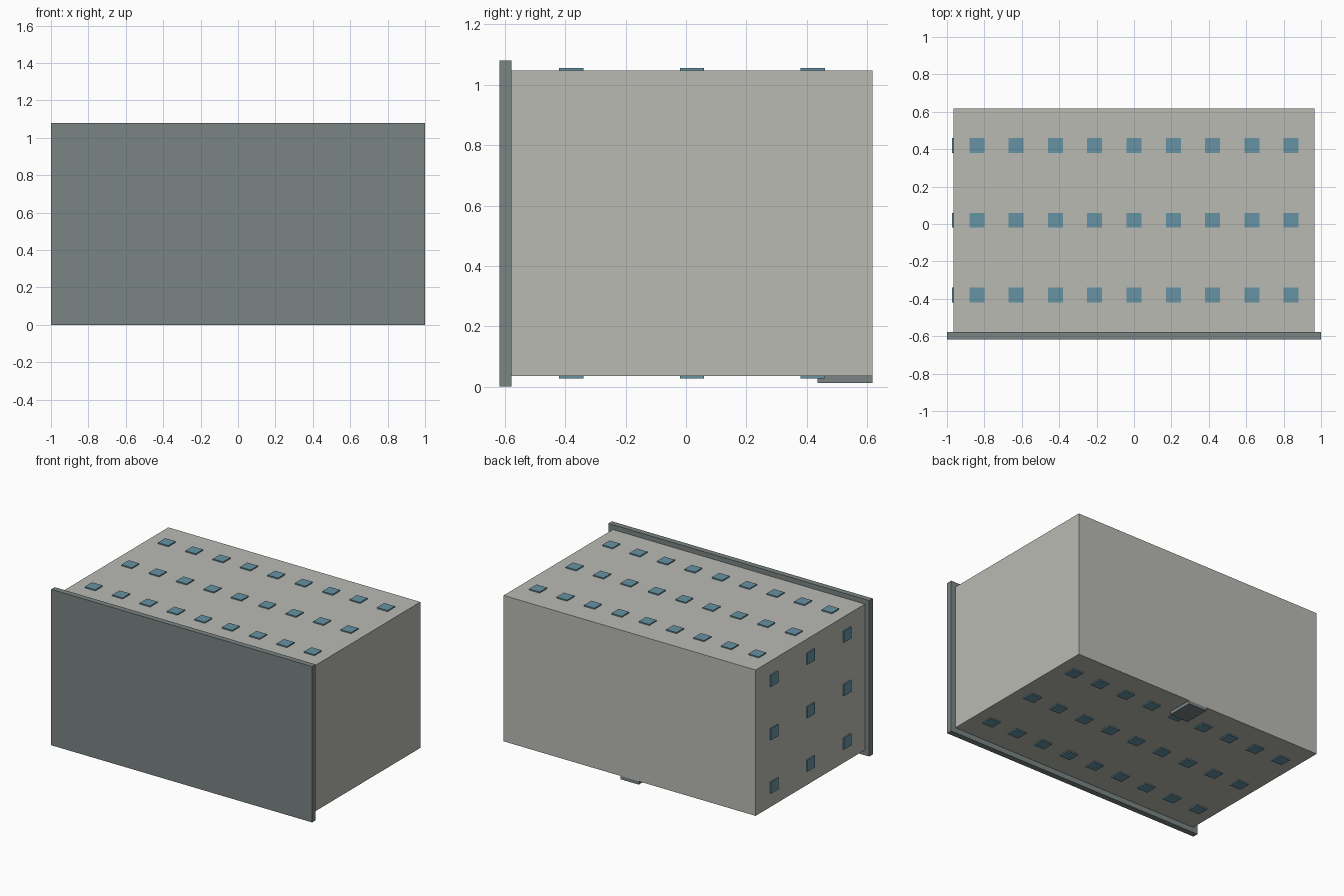
import bpy
from mathutils import Vector

cube = bpy.data.objects.get("Cube")
if cube:
    bpy.data.objects.remove(cube, do_unlink=True)


def material(name, rgb):
    m = bpy.data.materials.new(name)
    m.use_nodes = True
    m.diffuse_color = (*rgb, 1)
    m.node_tree.nodes["Principled BSDF"].inputs["Base Color"].default_value = (*rgb, 1)
    return m


def box(name, low, high, mat):
    """Axis-aligned box between two opposite corners."""
    low, high = Vector(low), Vector(high)
    bpy.ops.mesh.primitive_cube_add(size=1, location=(low + high) / 2)
    ob = bpy.context.object
    ob.name = name
    ob.scale = high - low
    bpy.ops.object.transform_apply(location=False, rotation=False, scale=True)
    ob.data.materials.append(mat)
    return ob


def pad(name, centre, axis):
    """Small square pad, thin along the given axis and half sunk in the body."""
    half = Vector((PAD, PAD, PAD))
    half[axis] = RISE
    centre = Vector(centre)
    return box(name, centre - half, centre + half, blue)


warm_grey = material("warm grey", (0.49, 0.49, 0.455))
slate = material("slate grey", (0.195, 0.23, 0.23))
blue = material("dusty blue", (0.133, 0.288, 0.36))

PAD, RISE = 0.04, 0.008
SIDE, BOTTOM, TOP = 0.966, 0.036, 1.047
ROWS = (-0.38, 0.02, 0.42)

# Main case, front panel and rear foot
box("case", (-SIDE, -0.58, BOTTOM), (SIDE, 0.617, TOP), warm_grey)
box("front_panel", (-1, -0.617, 0), (1, -0.578, 1.08), slate)
box("rear_foot", (-0.07, 0.435, 0.013), (0.07, 0.617, BOTTOM), slate)

# Pads on the top, the underside and one side
for y in ROWS:
    for i in range(-4, 5):
        pad("top_pad", (i * 0.21, y, TOP), 2)
        pad("bottom_pad", (i * 0.21, y, BOTTOM), 2)
    for k in (-1, 0, 1):
        pad("side_pad", (-SIDE, y, 0.542 + k * 0.37), 0)
